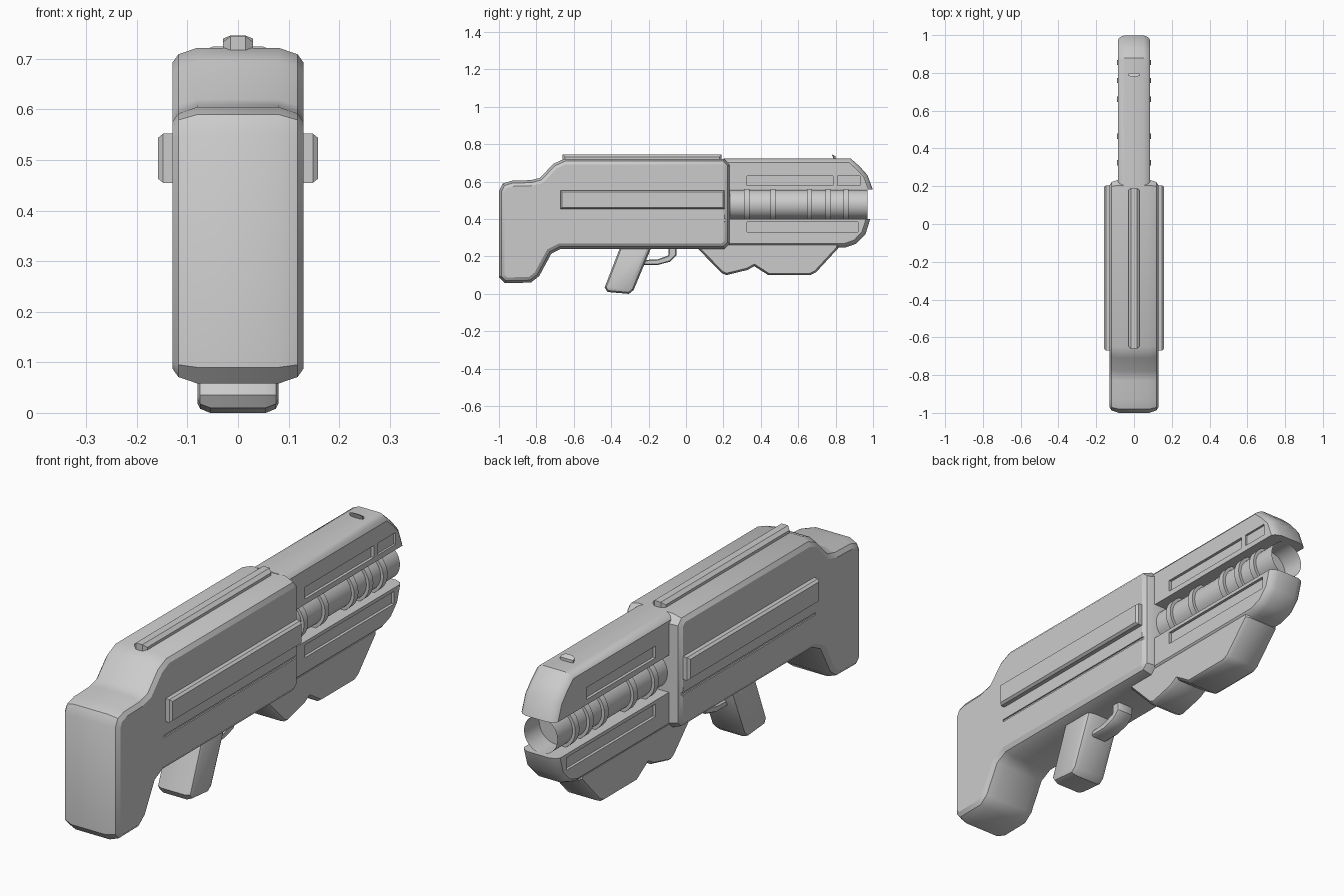
import bpy, bmesh, math
from mathutils import Vector

if "Cube" in bpy.data.objects:
    bpy.data.objects.remove(bpy.data.objects["Cube"])


def inset(poly, d):
    """Mitred inward offset of a counter-clockwise (y, z) outline."""
    out, n = [], len(poly)
    for i in range(n):
        p, a, b = Vector(poly[i]), Vector(poly[i - 1]), Vector(poly[(i + 1) % n])
        e1, e2 = (p - a).normalized(), (b - p).normalized()
        n1, n2 = Vector((-e1.y, e1.x)), Vector((-e2.y, e2.x))
        out.append(p + (n1 + n2) * (d / (1 + n1.dot(n2))))
    return out


def slab(name, poly, layers):
    """Side outline extruded across x; layers = (inset, half width), inner to outer."""
    area = sum(poly[i - 1][0] * poly[i][1] - poly[i][0] * poly[i - 1][1] for i in range(len(poly)))
    if area < 0:
        poly = poly[::-1]
    slices = [(d, -x) for d, x in reversed(layers)] + list(layers)
    bm = bmesh.new()
    rings = [[bm.verts.new((x, p[0], p[1])) for p in inset(poly, d)] for d, x in slices]
    for r, s in zip(rings, rings[1:]):
        for i in range(len(poly)):
            bm.faces.new((r[i - 1], r[i], s[i], s[i - 1]))
    bm.faces.new(rings[0])
    bm.faces.new(rings[-1])
    bmesh.ops.recalc_face_normals(bm, faces=bm.faces)
    me = bpy.data.meshes.new(name)
    bm.to_mesh(me)
    bm.free()
    ob = bpy.data.objects.new(name, me)
    bpy.context.collection.objects.link(ob)
    return ob


def rect(y0, y1, z0, z1):
    return [(y0, z0), (y1, z0), (y1, z1), (y0, z1)]


def cut(ob, x0, x1, y0, y1, z0, z1):
    """Subtract a box from an object."""
    bpy.ops.mesh.primitive_cube_add(size=1, location=((x0 + x1) / 2, (y0 + y1) / 2, (z0 + z1) / 2))
    box = bpy.context.object
    box.scale = (x1 - x0, y1 - y0, z1 - z0)
    box.hide_render = True
    mod = ob.modifiers.new("cut", 'BOOLEAN')
    mod.operation, mod.solver, mod.object = 'DIFFERENCE', 'EXACT', box
    bpy.context.view_layer.objects.active = ob
    bpy.ops.object.modifier_apply(modifier=mod.name)
    bpy.data.objects.remove(box)


def cylinder(name, r, y0, y1, fill):
    bpy.ops.mesh.primitive_cylinder_add(vertices=32, radius=r, depth=y1 - y0, end_fill_type=fill,
                                        location=(0, (y0 + y1) / 2, 0.478), rotation=(math.pi / 2, 0, 0))
    bpy.context.object.name = name


# Receiver and stock in one shell, with a groove along each side
body = slab("receiver_and_stock", [
    (-1, .09), (-.97, .058), (-.83, .06), (-.785, .095), (-.72, .215), (-.67, .24),
    (.205, .24), (.235, .27), (.235, .69), (.205, .722), (-.65, .722), (-.71, .695),
    (-.78, .62), (-.83, .608), (-.93, .605), (-.98, .59), (-1, .55)],
    [(0, .08), (.013, .118), (.03, .13)])
for x0, x1 in ((.124, .2), (-.2, -.124)):
    cut(body, x0, x1, -.68, .3, .39, .4)

# Rails on the sides and top
slab("side_rails", rect(-.67, .205, .455, .552), [(0, .148), (.008, .158)])
slab("top_rail", rect(-.66, .19, .7, .745), [(0, .015), (.012, .03)])

# Barrel shroud, split by the barrel gap and recessed with side slots
shroud = slab("barrel_shroud", [
    (.2, .247), (.85, .247), (.91, .268), (.96, .32), (.985, .4), (1, .555),
    (.97, .635), (.93, .68), (.88, .724), (.2, .724)],
    [(0, .05), (.01, .075), (.022, .085)])
cut(shroud, -.2, .2, .22, 1.1, .4, .557)
for x0, x1 in ((.073, .2), (-.2, -.073)):
    cut(shroud, x0, x1, .325, .785, .58, .63)
    cut(shroud, x0, x1, .325, .92, .332, .385)
cut(shroud, .076, .2, .81, .93, .58, .63)

# Open barrel with rings
cylinder("barrel", .078, .2, .97, 'NOTHING')
for y in (.325, .465, .66, .76, .855):
    cylinder("barrel_ring", .091, y - .014, y + .014, 'NGON')

# Front sight
slab("front_sight", [(.78, .746), (.8, .736), (.8, .718), (.79, .718)], [(0, .015), (.003, .03)])

# Foregrip under the shroud
slab("foregrip", [(.04, .27), (.06, .245), (.19, .112), (.215, .1), (.33, .128), (.365, .148),
                  (.44, .1), (.665, .1), (.695, .115), (.815, .245), (.815, .27)],
     [(0, .065), (.01, .08)])

# Pistol grip and trigger guard
slab("pistol_grip", [(-.34, .28), (-.435, .035), (-.42, .01), (-.305, 0), (-.28, .02), (-.18, .26), (-.18, .28)],
     [(0, .055), (.008, .075), (.018, .08)])
slab("trigger_guard", [(-.24, .155), (-.15, .155), (-.085, .172), (-.052, .205), (-.052, .25),
                       (-.092, .25), (-.095, .205), (-.15, .185), (-.24, .18)],
     [(0, .03), (.005, .038)])

# Smooth shading with sharp edges kept
for ob in bpy.data.objects:
    ob.select_set(True)
bpy.context.view_layer.objects.active = body
bpy.ops.object.shade_smooth_by_angle(angle=math.radians(35))
